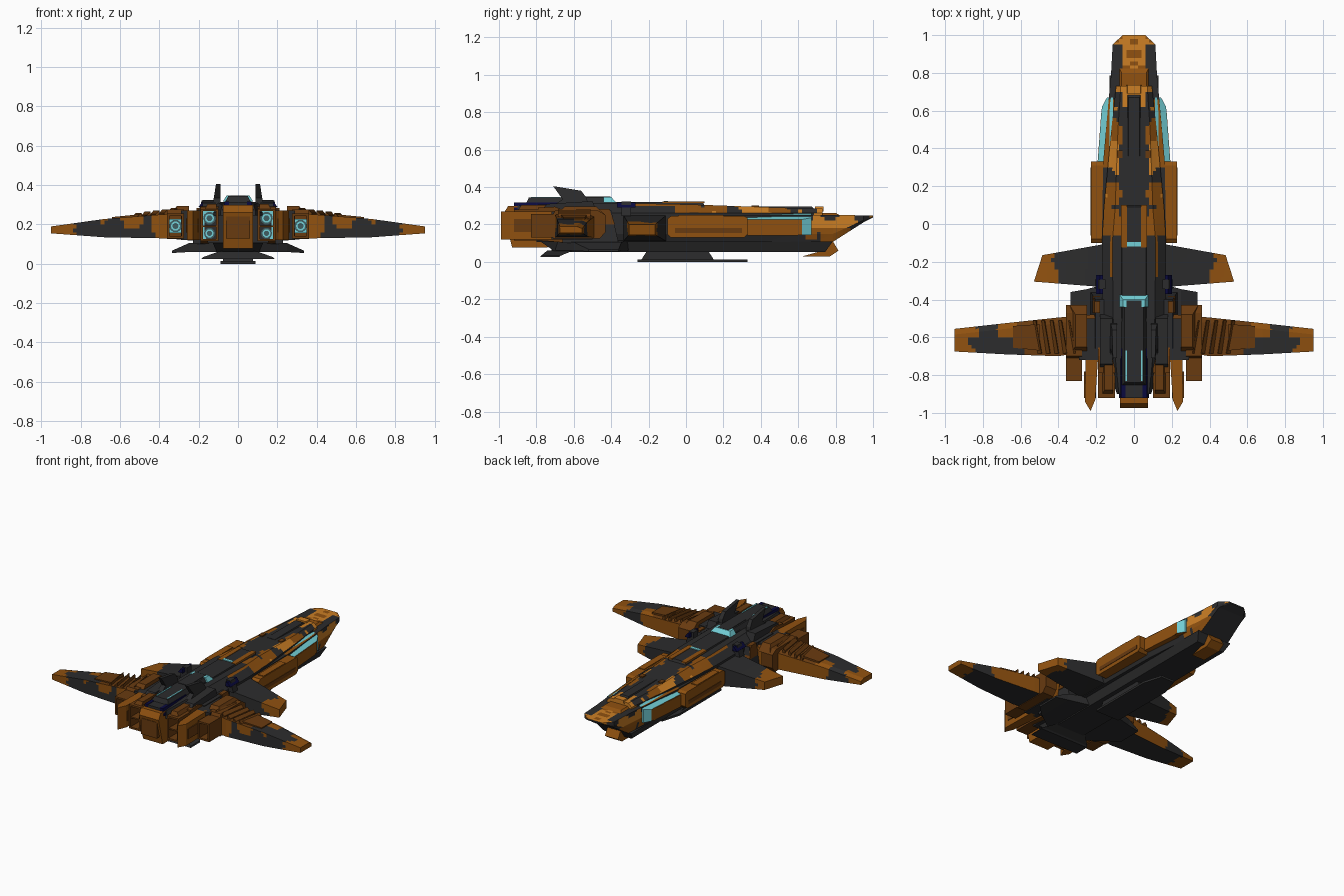
import bpy, bmesh, math
from mathutils import Vector, noise

if "Cube" in bpy.data.objects:
    bpy.data.objects.remove(bpy.data.objects["Cube"])

COLOURS = [("burnt_orange", (.28, .083, .005)), ("light_orange", (.60, .21, .018)),
           ("dark_brown", (.14, .043, .005)), ("charcoal", (.025, .025, .026)),
           ("cyan_glow", (.17, .62, .67)), ("navy", (.003, .003, .05)), ("deep_teal", (.05, .11, .12))]
MATS = []
for n, c in COLOURS:
    m = bpy.data.materials.new(n)
    m.diffuse_color = (*c, 1)
    m.use_nodes = True
    m.node_tree.nodes["Principled BSDF"].inputs["Base Color"].default_value = m.diffuse_color
    MATS.append(m)
ORANGE, LIGHT, BROWN, DARK, CYAN, NAVY, TEAL = range(7)


def loft(name, rings, mat=DARK, mirror=False, rule=None, step=0):
    """Skin closed rings of points, optionally slice finely and colour by rule."""
    bm = bmesh.new()
    vs = [[bm.verts.new(p) for p in r] for r in rings]
    k = len(rings[0])
    for a, b in zip(vs, vs[1:]):
        for i in range(k):
            bm.faces.new((a[i], a[(i + 1) % k], b[(i + 1) % k], b[i]))
    bm.faces.new(vs[0])
    bm.faces.new(vs[-1])
    if step:
        for ax in range(3):
            co = [v.co[ax] for v in bm.verts]
            t = math.floor(min(co) / step) * step + step
            nrm = Vector([float(i == ax) for i in range(3)])
            while t < max(co) - 1e-4:
                bmesh.ops.bisect_plane(bm, geom=bm.verts[:] + bm.edges[:] + bm.faces[:], dist=1e-5,
                                       plane_co=nrm * t, plane_no=nrm)
                t += step
    if mirror:
        g = bmesh.ops.duplicate(bm, geom=bm.verts[:] + bm.edges[:] + bm.faces[:])["geom"]
        for v in g:
            if isinstance(v, bmesh.types.BMVert):
                v.co.x *= -1
    bm.normal_update()
    bmesh.ops.recalc_face_normals(bm, faces=bm.faces[:])
    bm.normal_update()
    for f in bm.faces:
        f.material_index = rule(f.calc_center_median(), f.normal) if rule else mat
    me = bpy.data.meshes.new(name)
    bm.to_mesh(me)
    bm.free()
    for m in MATS:
        me.materials.append(m)
    ob = bpy.data.objects.new(name, me)
    bpy.context.collection.objects.link(ob)
    return ob


def box(name, x0, x1, y0, y1, z0, z1, mat=DARK, mirror=False, tx=0, ty0=0, ty1=0, rule=None, step=0):
    """Box whose top may be inset by tx sideways and ty0 / ty1 at the rear / nose end."""
    lo = [(x0, y0, z0), (x1, y0, z0), (x1, y1, z0), (x0, y1, z0)]
    a = 0 if mirror else tx
    hi = [(x0 + a, y0 + ty0, z1), (x1 - tx, y0 + ty0, z1), (x1 - tx, y1 - ty1, z1), (x0 + a, y1 - ty1, z1)]
    return loft(name, [lo, hi], mat, mirror, rule, step)


def plan(name, pts, z0, z1, mat=DARK, mirror=False):
    return loft(name, [[(x, y, z) for x, y in pts] for z in (z0, z1)], mat, mirror)


def side(name, pts, x0, x1, mat=DARK, mirror=False):
    return loft(name, [[(x, y, z) for y, z in pts] for x in (x0, x1)], mat, mirror)


def blot(c, s=9):
    return noise.noise(Vector((abs(c.x) * s, c.y * s, c.z * s)))


# camouflage rules
def hull_rule(c, n):
    x = abs(c.x)
    if n.z < -.4:
        return DARK
    if n.z > .6:
        if c.y > .955 - .4 * abs(x - .085):
            return LIGHT if blot(c, 22) > .05 else ORANGE
        if c.y > .66:
            if x > .06 + .03 * blot(c, 20):
                return DARK
            return LIGHT if blot(c, 25) > -.05 else ORANGE
        return ORANGE if c.y > .3 else DARK
    if c.y > .6:
        return DARK if blot(c, 14) > .12 else (LIGHT if c.z > .18 else ORANGE)
    return DARK


def upper_rule(c, n):
    x = abs(c.x)
    if c.y < -.05:
        return ORANGE if n.z < .9 and c.y > -.28 and c.z > .295 else DARK
    if c.y > .62:
        return LIGHT if x < .05 or c.y > .69 else DARK
    if x > .075 + .04 * blot(c, 12):
        if c.z < .262:
            return DARK
        return DARK if blot(c, 11) > .3 else (LIGHT if blot(c, 7) > -.1 and c.y > .15 else ORANGE)
    return DARK


def wing_rule(c, n):
    x = abs(c.x) + .06 * blot(c, 11)
    if x > .84:
        return ORANGE
    if n.z < -.5 or x > .70:
        return DARK
    if n.y < -.5:
        return DARK if blot(c, 8) > .02 else ORANGE
    if n.y > .5:
        return ORANGE
    if x > .58 and c.y < -.60:
        return DARK
    return ORANGE if x > .62 else BROWN


def winglet_rule(c, n):
    return ORANGE if abs(c.x) + .05 * blot(c, 11) > .42 else DARK


def sponson_rule(c, n):
    return CYAN if n.z > .5 or (n.y > .2 and abs(n.z) < .3) else ORANGE


# lower hull with wedge nose
secs = [(1, .06, .238, .248), (.95, .113, .212, .249), (.785, .122, .107, .25), (.65, .135, .107, .25),
        (.33, .163, .107, .25), (-.1, .17, .107, .25), (-.80, .17, .107, .25)]
loft("lower_hull", [[(-w * .9, y, a), (w * .9, y, a), (w, y, a + .3 * (b - a)), (w, y, b), (-w, y, b),
                     (-w, y, a + .3 * (b - a))] for y, w, a, b in secs], rule=hull_rule, step=.02)
# upper hull with sloped shoulders
secs = [(.73, .095, .07, .285), (.5, .12, .085, .29), (.08, .16, .10, .305), (-.1, .17, .115, .31),
        (-.5, .17, .11, .315), (-.7, .16, .10, .31), (-.9, .09, .08, .30)]
loft("upper_hull", [[(-w, y, .245), (w, y, .245), (w, y, .262), (t, y, b), (-t, y, b), (-w, y, .262)]
                    for y, w, t, b in secs], rule=upper_rule, step=.02)

# dorsal spine, strips and cyan light
box("dorsal_spine", -.07, .07, -.5, .10, .30, .321, tx=.006, ty1=.01)
box("spine_strip", .036, .068, -.125, .10, .315, .324, ORANGE, True)
box("spine_light", -.036, .036, -.118, -.095, .315, .326, CYAN)
box("nose_ridge", -.04, .04, .36, .70, .27, .297, DARK, tx=.01, ty1=.03)
box("nose_hatch", -.04, .04, .69, .735, .27, .296, LIGHT, tx=.005)
box("nose_step", -.085, .085, .70, .84, .24, .262, ORANGE, tx=.02, ty1=.04)
box("deck_knob", .06, .09, .35, .39, .28, .302, BROWN, True)

# bridge block with cyan window and lights
box("bridge", -.072, .072, -.86, -.40, .30, .345, tx=.022, ty0=.02, ty1=.03)
loft("bridge_window", [[(-.076, y, .318), (.076, y, .318), (.058, y2, .347), (-.058, y2, .347)]
                       for y, y2 in ((-.44, -.44), (-.375, -.40))], CYAN)
box("bridge_roof", -.04, .04, -.6, -.405, .34, .3485)
box("bridge_light", .037, .046, -.83, -.67, .34, .348, CYAN, True)
box("bridge_base", .045, .08, -.92, -.66, .27, .318, NAVY, True, tx=.012)
box("bridge_rear_deck", -.046, .046, -.92, -.66, .27, .315)
box("navy_vent", .165, .20, -.37, -.27, .29, .318, NAVY, True, tx=.02)
box("vent_cover", .15, .205, -.345, -.295, .245, .322, DARK, True, tx=.02)
fin = [(-.74, .28), (-.52, .28), (-.53, .34), (-.56, .38), (-.71, .405), (-.66, .335)]
loft("tail_fin", [[(x - (z - .28) * .16 if o else x, y, z) for y, z in fin]
                  for x, o in ((.09, 0), (.132, 1))], mirror=True)
side("shoulder_ramp", [(-.8, .25), (-.47, .25), (-.5, .325), (-.74, .31)], .115, .18, mirror=True)

# side sponsons and sloped glazing
glass = [(.11, .33, .258), (.19, .33, .226), (.17, .62, .226), (.143, .67, .236), (.11, .67, .258)]
loft("glazed_sponson", [[(x, y, .145) for x, y, z in glass], glass], mirror=True, rule=sponson_rule)
plan("side_window_sill", [(.11, .33), (.1925, .33), (.1725, .6), (.11, .6)], .14, .222, ORANGE, True)
side("sponson", [(-.1, .15), (-.08, .13), (.31, .13), (.33, .15), (.33, .235), (.31, .245), (-.08, .245),
                 (-.1, .23)], .15, .228, ORANGE, True)
box("sponson_groove", .22, .231, -.06, .3, .155, .18, BROWN, True)
box("sponson_top_panel", .18, .225, -.04, .2, .24, .25, ORANGE, True)

# belly, keel and chin
loft("belly", [[(-.13, y0, .11), (.13, y0, .11), (.105, y1, .054), (-.105, y1, .054)]
               for y0, y1 in ((-.78, -.70), (.785, .745))])
plan("keel_plate", [(-.09, -.26), (.09, -.26), (.09, .2), (.05, .33), (-.05, .33), (-.09, .2)], 0, .014)
box("keel_pylon", -.075, .075, -.24, .15, .01, .056, ty0=.03, ty1=.03)
side("chin", [(.625, .03), (.77, .03), (.815, .06), (.785, .11), (.70, .11), (.73, .06)], -.05, .05, ORANGE)
loft("rear_foot", [[(-w, a, z), (w, a, z), (w, b, z), (-w, b, z)] for w, a, b, z in
                   ((.185, -.78, -.68, .025), (.18, -.775, -.67, .033), (.10, -.74, -.60, .062))])
loft("belly_fin", [[(x, a, z), (x, b, z), (x, b, z + t), (x, a, z + t)] for x, a, b, z, t in
                   ((.08, -.72, -.30, .06, .06), (.25, -.6, -.345, .06, .045), (.335, -.52, -.36, .055, .012))],
     mirror=True)
box("hull_collar", .16, .23, -.66, -.36, .10, .275, DARK, True, tx=.025, ty1=.04)
box("collar_panel", .18, .22, -.47, -.38, .2, .283, BROWN, True, tx=.01, ty1=.03)

# mid winglets
loft("winglet", [[(x0, a, z0), (x1, b, z0), (x1, b, z1), (x0, a, z1)] for x0, x1, a, b, z0, z1 in
                 ((.15, .15, -.335, -.105, .11, .25), (.53, .485, -.305, -.165, .145, .20))],
     mirror=True, rule=winglet_rule, step=.02)

# main wings with raised ribs
loft("main_wing", [[(x, a, z0), (x, b, z0), (x, b, z1 - .012), (x, b - .03, z1), (x, a, z1)]
                   for x, a, b, z0, z1 in ((.17, -.66, -.475, .125, .265), (.40, -.70, -.495, .13, .25),
                                           (.68, -.69, -.525, .135, .228), (.95, -.675, -.555, .155, .19))],
     mirror=True, rule=wing_rule, step=.02)
for i in range(5):
    x, z = .30 + i * .045, .283 - i * .006
    loft("wing_rib_%d" % i, [[(x + d, y, .2), (x + w + d, y, .2), (x + w + d, y, z - .018), (x + d + .01, y, z)]
                             for y, d, w in ((-.685, 0, .03), (-.51, .03, .025))], BROWN, True)
loft("wing_panel", [[(x, a, .17), (x, b, .17), (x, b, z), (x, a, z)] for x, a, b, z in
                    ((.50, -.67, -.53, .252), (.64, -.655, -.54, .238))], BROWN, True)


def tube(name, x0, x1, y0, y1, z0, z1, mat, t=.012):
    """Open square duct made of four walls."""
    for part, a, b, c, d in (("inner", x0, x0 + t, z0, z1), ("outer", x1 - t, x1, z0, z1),
                             ("floor", x0, x1, z0, z0 + t), ("roof", x0, x1, z1 - t, z1)):
        box(name + "_" + part, a, b, y0, y1, c, d, mat, True)


# wing-root nacelles
side("outer_nacelle", [(-.71, .125), (-.46, .125), (-.43, .16), (-.43, .25), (-.47, .275), (-.70, .275),
                       (-.71, .255)], .275, .36, BROWN, True)
tube("outer_duct", .275, .36, -.83, -.70, .13, .255, BROWN)
box("nacelle_top", .25, .34, -.69, -.43, .25, .295, BROWN, True, tx=.03, ty0=.04, ty1=.05)
box("nacelle_bridge", .18, .29, -.72, -.50, .12, .27, DARK, True)

# inner engine blocks
side("inner_engine", [(-.79, .115), (-.62, .10), (-.62, .26), (-.70, .295), (-.79, .29)], .10, .19, BROWN, True)
tube("inner_duct", .10, .19, -.92, -.78, .115, .28, BROWN)
box("duct_divider", .10, .19, -.915, -.78, .186, .195, BROWN, True)
plan("engine_side_plate", [(.19, -.70), (.255, -.70), (.26, -.94), (.23, -.99), (.205, -.93)], .12, .27,
     ORANGE, True)
box("side_plate_rib", .2, .264, -.92, -.78, .16, .23, BROWN, True)
box("engine_cap", .11, .17, -.90, -.70, .275, .303, BROWN, True, tx=.015, ty0=.02, ty1=.03)
side("centre_engine", [(-.93, .078), (-.74, .078), (-.66, .12), (-.66, .29), (-.95, .30), (-.975, .26)],
     -.075, .075, ORANGE)
box("centre_vent", -.06, .06, -.973, -.94, .13, .24, BROWN)

# recessed thruster glow squares with nozzle rings
for n, x, y, z, h in (("upper_thruster", .145, -.79, .232, .036), ("lower_thruster", .145, -.79, .155, .032),
                      ("outer_thruster", .318, -.71, .192, .036)):
    box(n + "_glow", x - h, x + h, y - .008, y, z - h, z + h, CYAN, True)
    for part, r, d, m in (("ring", .9, .011, TEAL), ("glow_ring", .66, .014, CYAN), ("core", .42, .017, TEAL)):
        loft(n + "_" + part, [[(x + h * r * math.cos(a * math.pi / 5), yy, z + h * r * math.sin(a * math.pi / 5))
                               for a in range(10)] for yy in (y - d, y)], m, True)
